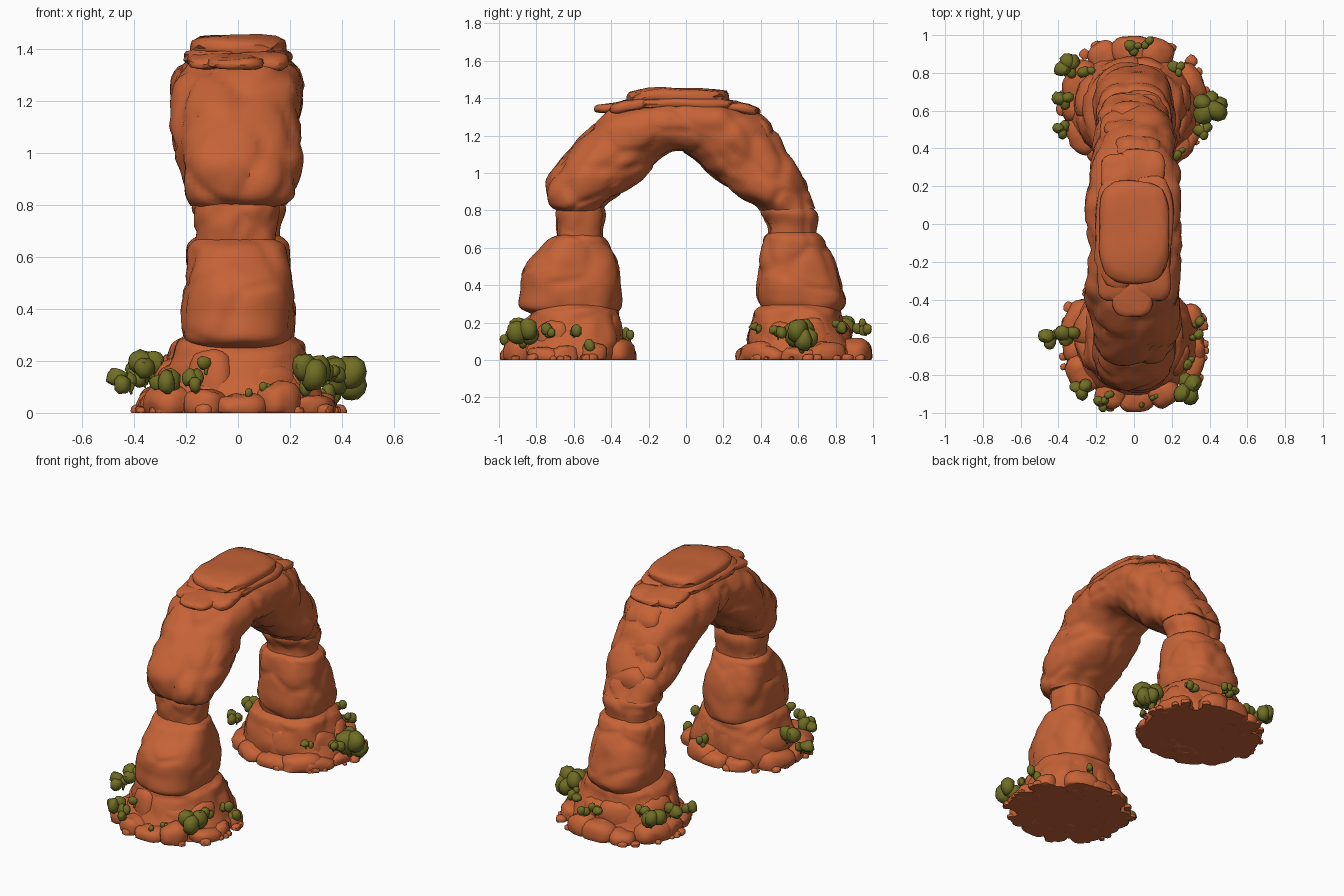
import bpy, bmesh, math, random
from mathutils import Vector, noise

if "Cube" in bpy.data.objects:
    bpy.data.objects.remove(bpy.data.objects["Cube"])

random.seed(4)


def material(name, rgb):
    m = bpy.data.materials.new(name)
    m.diffuse_color = (*rgb, 1)
    m.use_nodes = True
    m.node_tree.nodes["Principled BSDF"].inputs["Base Color"].default_value = m.diffuse_color
    return m


ROCK = material("red sandstone", (0.57, 0.125, 0.038))
LEAF = material("olive leaves", (0.16, 0.155, 0.018))


def finish(bm, name, mat, angle=38):
    bmesh.ops.recalc_face_normals(bm, faces=bm.faces)
    me = bpy.data.meshes.new(name)
    bm.to_mesh(me)
    bm.free()
    me.materials.append(mat)
    me.polygons.foreach_set("use_smooth", [True] * len(me.polygons))
    me.set_sharp_from_angle(angle=math.radians(angle))
    ob = bpy.data.objects.new(name, me)
    bpy.context.collection.objects.link(ob)
    return ob


def rough(p, amp):
    """Weathered bumps plus shallow cracks between rock plates."""
    n = noise.noise(p * 5) * 0.9 + noise.noise(p * 12) * 0.3
    d = noise.voronoi(p * 4.5 + Vector((3, 1, 7)))[0]
    crack = max(0, 1 - (d[1] - d[0]) / 0.2)
    return amp * (n - 0.5 * crack + 0.1)


def catmull(a, b, c, d, t):
    return 0.5 * (2 * b + (c - a) * t + (2 * a - 5 * b + 4 * c - d) * t * t
                  + (3 * b - a - 3 * c + d) * t ** 3)


def loft(name, rings, amp=0.02, steps=7, sides=56, power=2.6):
    """Rings: (outer y, outer z, inner y, inner z, half width in x)."""
    bm = bmesh.new()
    rows = []
    n = len(rings)
    for i in range(n - 1):
        for s in range(steps + (i == n - 2)):
            t = s / steps
            k = [rings[min(max(i + o, 0), n - 1)] for o in (-1, 0, 1, 2)]
            oy, oz, iy, iz, hw = (catmull(*c, t) for c in zip(*k))
            mid = Vector((0, (oy + iy) / 2, (oz + iz) / 2))
            u = Vector((0, (oy - iy) / 2, (oz - iz) / 2))
            row = []
            for j in range(sides):
                a = math.tau * j / sides
                c, q = math.cos(a), math.sin(a)
                r = (abs(c) ** power + abs(q) ** power) ** (-1 / power)
                off = u * (c * r) + Vector((hw * q * r, 0, 0))
                p = mid + off
                p += off.normalized() * rough(p, amp)
                p.z = max(p.z, 0)
                row.append(bm.verts.new(p))
            rows.append(row)
    for a, b in zip(rows, rows[1:]):
        for j in range(sides):
            bm.faces.new((a[j], a[(j + 1) % sides], b[(j + 1) % sides], b[j]))
    bm.faces.new(rows[0])
    bm.faces.new(rows[-1])
    return finish(bm, name, ROCK)


def lump(bm, centre, size, turn=0.0, tilt=0.0, power=3.2, amp=0.018, sub=3):
    """One rounded block, kept above the ground; tilt leans it along y."""
    verts = bmesh.ops.create_icosphere(bm, subdivisions=sub, radius=1)["verts"]
    ct, st = math.cos(turn), math.sin(turn)
    for v in verts:
        d = v.co.normalized()
        r = sum(abs(c) ** power for c in d) ** (-1 / power)
        x, y, z = (d[k] * r * size[k] for k in range(3))
        p = Vector((x * ct - y * st, x * st + y * ct, z + tilt * y)) + Vector(centre)
        p += d * rough(p * 1.6, amp)
        p.z = max(p.z, 0)
        v.co = p


def lumps(name, items, mat=ROCK, **kw):
    bm = bmesh.new()
    for it in items:
        lump(bm, *it, **kw)
    return finish(bm, name, mat)


# Arch span, from the front neck over the crown to the rear neck
loft("arch_span", [
    (-.69, .795, -.45, .80, .18), (-.74, .84, -.42, .845, .21),
    (-.735, .99, -.26, .94, .235), (-.58, 1.18, -.18, 1.03, .25),
    (-.43, 1.31, -.11, 1.10, .255), (-.22, 1.39, -.05, 1.12, .25),
    (0, 1.41, 0, 1.10, .26), (.2, 1.39, .06, 1.06, .26),
    (.40, 1.30, .14, .98, .235), (.535, 1.12, .27, .885, .22),
    (.63, .94, .36, .835, .205), (.69, .81, .40, .80, .18)],
    amp=0.03, power=2.3)

# Thick cap slab on the crown, with broken ledges around it
lumps("cap_slab", [((0, -.04, 1.405), (.185, .27, .05), 0, .01)], amp=.014, power=3.6)
lumps("under_slabs", [
    ((.09, -.02, 1.37), (.115, .28, .035)), ((-.09, -.05, 1.37), (.115, .29, .035)),
    ((-.01, -.39, 1.35), (.11, .10, .025), 0, .1),
    ((.09, -.29, 1.36), (.10, .12, .03), 0, .15), ((-.10, -.29, 1.36), (.10, .12, .03), 0, .15),
    ((.04, .29, 1.345), (.12, .11, .03), 0, -.15), ((-.08, .27, 1.35), (.10, .10, .03), 0, -.15)],
    amp=.014)
# Worn plates along the outer back of the rear limb
lumps("limb_plates", [
    ((.02, .41, 1.20), (.12, .06, .10), 0, -.8), ((-.03, .50, 1.04), (.12, .05, .11), 0, -.8),
    ((.0, .60, .90), (.12, .05, .09), 0, -.6)], amp=.016)

# Legs: neck, block and foot core for front (-y) and rear (+y)
legs = {
    "front": (-1,
              [(.60, .69, .44, .155), (.70, .70, .435, .155), (.78, .705, .43, .16), (.83, .69, .45, .15)],
              [(.25, .83, .38, .185), (.29, .88, .35, .21), (.40, .88, .355, .215), (.50, .86, .37, .205),
               (.60, .78, .40, .19), (.645, .74, .42, .18), (.67, .69, .45, .15)]),
    "rear": (1,
             [(.60, .70, .43, .155), (.71, .70, .44, .155), (.79, .69, .405, .18), (.84, .65, .43, .15)],
             [(.26, .82, .41, .19), (.32, .85, .385, .21), (.42, .83, .38, .215), (.55, .785, .395, .20),
              (.64, .745, .415, .19), (.67, .72, .43, .17), (.69, .68, .46, .14)])}
foot = [(0, .90, .35, .33), (.05, .90, .34, .33), (.12, .87, .335, .295),
        (.20, .84, .35, .27), (.265, .82, .365, .25), (.295, .77, .41, .21)]


def squarish(a, rx, ry, p=2.3):
    c, q = math.cos(a), math.sin(a)
    r = (abs(c) ** p + abs(q) ** p) ** (-1 / p)
    return rx * c * r, ry * q * r


for leg, (s, neck, block) in legs.items():
    for part, prof, st in (("neck", neck, 5), ("block", block, 7), ("foot", foot, 5)):
        loft(f"{leg}_{part}", [(s * o, z, s * i, z, w) for z, o, i, w in prof],
             amp=0.022, steps=st)
    # Uneven ring of low boulders at ground level
    low = []
    for i in range(12):
        a = math.tau * (i + random.uniform(-.25, .25)) / 12
        w, h = random.uniform(.075, .12), random.uniform(.045, .085)
        x, y = squarish(a, .30, .285)
        low.append(((x, s * .63 + y, h * .4), (.08, w, h), a))
    lumps(f"{leg}_ground_boulders", low, amp=.022, power=2.8)
    # Thin rubble at the very edge
    rub = []
    for i in range(24):
        a = random.uniform(0, math.tau)
        k = random.uniform(.96, 1.02)
        r = random.uniform(.015, .035)
        x, y = squarish(a, .385 * k, .335 * k)
        rub.append(((x, s * .63 + y, .008), (r, r, r * .8), a))
    lumps(f"{leg}_rubble", rub, amp=.008, sub=2)
    # Taller boulders leaning on the foot
    mid = []
    for i in range(8):
        a = math.tau * (i + .5 + random.uniform(-.25, .25)) / 8
        x, y = squarish(a, .235, .195)
        mid.append(((x, s * .61 + y, .10),
                    (.075, random.uniform(.08, .13), random.uniform(.09, .16)), a))
    lumps(f"{leg}_foot_boulders", mid, amp=.022, power=2.8)

# Shrubs: (x, y, z, radius, lumps)
shrubs = [
    (.28, -.87, .155, .075, 4), (-.44, -.60, .13, .055, 3), (-.35, -.58, .175, .055, 3),
    (-.28, -.87, .11, .05, 3), (-.17, -.95, .12, .04, 3), (-.13, -.90, .18, .03, 1),
    (.04, -.96, .08, .025, 1), (.11, -.92, .10, .025, 2), (.29, -.73, .15, .035, 3),
    (.33, -.60, .16, .035, 2), (.34, -.53, .07, .035, 2), (.10, -.31, .13, .035, 2),
    (.40, .62, .13, .08, 5), (.37, .49, .15, .04, 3), (.24, .38, .18, .035, 2),
    (.23, .82, .18, .04, 3), (0, .94, .18, .04, 3), (.07, .96, .16, .03, 2),
    (-.35, .83, .17, .06, 4), (-.25, .81, .19, .035, 2), (-.37, .66, .16, .045, 3),
    (-.38, .50, .14, .045, 3)]
leaves = []
for x, y, z, r, n in shrubs:
    for i in range(n):
        a = math.tau * i / n + random.random()
        k = 0 if n == 1 else r * .5
        q = r * random.uniform(.6, .85)
        leaves.append(((x + k * math.cos(a), y + k * math.sin(a), z + random.uniform(-.4, .4) * r),
                       (q, q * .85, q * 1.15), a))
    # stem clump reaching down to the rock
    leaves.append(((x * .94, y, z - r * .6), (r * .3, r * .3, r * .6), 0))
lumps("shrubs", leaves, LEAF, power=2.3, amp=.016, sub=2)
